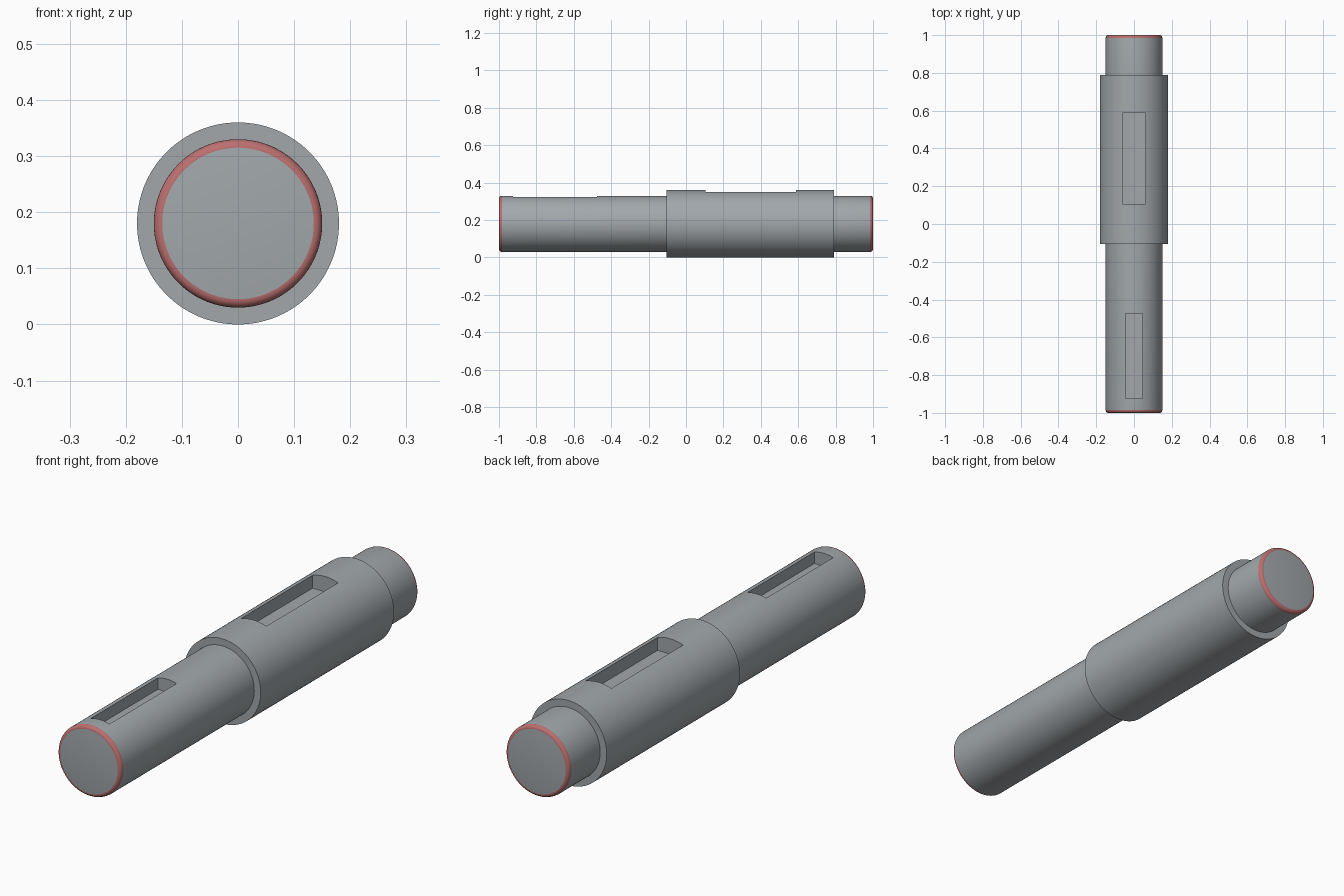
import bpy, bmesh, math

if "Cube" in bpy.data.objects:
    bpy.data.objects.remove(bpy.data.objects["Cube"])

SEG = 128
CZ = 0.18                     # height of the shaft axis
R1, R2, F = 0.15, 0.18, 0.015  # journal radius, body radius, end rounding


def material(name, rgb):
    m = bpy.data.materials.new(name)
    m.diffuse_color = (*rgb, 1)
    m.use_nodes = True
    m.node_tree.nodes["Principled BSDF"].inputs["Base Color"].default_value = m.diffuse_color
    return m


grey = material("steel grey", (0.36, 0.39, 0.41))
red = material("edge red", (0.50, 0.16, 0.16))

# Shaft profile (y, radius) from the front end to the back end
arc = [(F * (1 - math.cos(a)), R1 - F + F * math.sin(a))
       for a in (math.pi / 2 * i / 5 for i in range(6))]
profile = [(-1 + d, r) for d, r in arc]
profile += [(-0.105, R1), (-0.105, R2), (0.79, R2), (0.79, R1)]
profile += [(1 - d, r) for d, r in reversed(arc)]

# Stepped shaft, lathed around y; rounded end rims are red
bm = bmesh.new()
rings = []
for y, r in profile:
    rings.append([bm.verts.new((r * math.cos(2 * math.pi * i / SEG), y,
                                CZ + r * math.sin(2 * math.pi * i / SEG)))
                  for i in range(SEG)])
last = len(rings) - 1
for k in range(last):
    for i in range(SEG):
        j = (i + 1) % SEG
        f = bm.faces.new((rings[k][i], rings[k][j], rings[k + 1][j], rings[k + 1][i]))
        f.material_index = 1 if k < 5 or k >= last - 5 else 0
bm.faces.new(rings[0])
bm.faces.new(rings[-1])
bmesh.ops.recalc_face_normals(bm, faces=bm.faces)
mesh = bpy.data.meshes.new("stepped_shaft")
bm.to_mesh(mesh)
bm.free()
shaft = bpy.data.objects.new("stepped_shaft", mesh)
bpy.context.collection.objects.link(shaft)
mesh.materials.append(grey)
mesh.materials.append(red)


# Keyways: box slots cut into the top
def cut_keyway(name, half_w, y0, y1, floor):
    top = 0.5
    bpy.ops.mesh.primitive_cube_add(size=1, location=(0, (y0 + y1) / 2, (floor + top) / 2))
    box = bpy.context.object
    box.name = name
    box.scale = (2 * half_w, y1 - y0, top - floor)
    box.data.materials.append(grey)
    box.hide_render = True
    bpy.context.view_layer.update()
    mod = shaft.modifiers.new(name, 'BOOLEAN')
    mod.operation = 'DIFFERENCE'
    mod.solver = 'EXACT'
    mod.object = box
    bpy.context.view_layer.objects.active = shaft
    bpy.ops.object.modifier_apply(modifier=mod.name)
    bpy.data.objects.remove(box)


cut_keyway("body_keyway", 0.06, 0.105, 0.587, 0.295)
cut_keyway("journal_keyway", 0.044, -0.925, -0.475, 0.275)

bpy.ops.object.select_all(action='DESELECT')
shaft.select_set(True)
bpy.context.view_layer.objects.active = shaft
bpy.ops.object.shade_smooth_by_angle(angle=math.radians(30))
